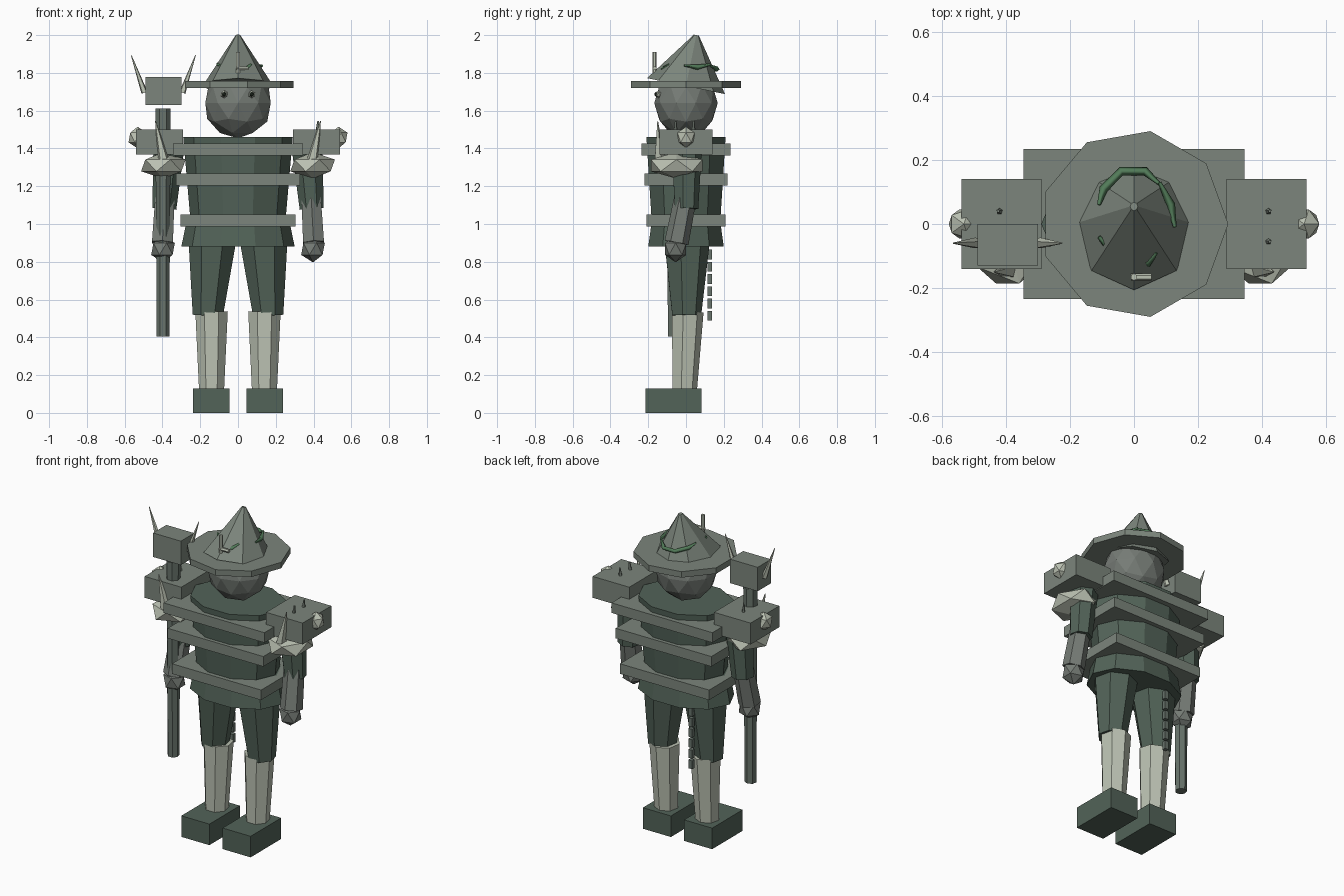
import bpy
import bmesh
import math
from mathutils import Matrix, Vector

default = bpy.data.objects.get("Cube")
if default:
    bpy.data.objects.remove(default, do_unlink=True)


def material(name, r, g, b):
    mat = bpy.data.materials.new(name)
    mat.use_nodes = True
    mat.diffuse_color = (r, g, b, 1)
    shader = next(n for n in mat.node_tree.nodes if n.type == 'BSDF_PRINCIPLED')
    shader.inputs["Base Color"].default_value = (r, g, b, 1)
    return mat


CLOTH = material("dark green cloth", 0.085, 0.125, 0.098)
PLATE = material("grey green plate", 0.2, 0.235, 0.2)
SKIN = material("grey skin", 0.18, 0.2, 0.18)
WOOD = material("dark grey wood", 0.14, 0.175, 0.15)
BONE = material("pale bone", 0.5, 0.54, 0.45)
LEAF = material("leaf green", 0.085, 0.2, 0.1)
DARK = material("black green", 0.02, 0.03, 0.02)


def finish(name, bm, mat):
    mesh = bpy.data.meshes.new(name)
    bm.to_mesh(mesh)
    bm.free()
    mesh.materials.append(mat)
    obj = bpy.data.objects.new(name, mesh)
    bpy.context.collection.objects.link(obj)
    return obj


def box(name, mat, low, high):
    low, high = Vector(low), Vector(high)
    bm = bmesh.new()
    place = Matrix.Translation((low + high) / 2) @ Matrix.Diagonal((*(high - low), 1))
    bmesh.ops.create_cube(bm, size=1, matrix=place)
    return finish(name, bm, mat)


def ball(name, mat, center, radii, detail=1):
    bm = bmesh.new()
    place = Matrix.Translation(center) @ Matrix.Diagonal((*radii, 1))
    bmesh.ops.create_icosphere(bm, subdivisions=detail, radius=1, matrix=place)
    return finish(name, bm, mat)


def cone(name, mat, start, end, r1, r2, sides, turn=0.0, depth=1.0):
    """Tapered prism from start to end; depth scales it along y."""
    start, end = Vector(start), Vector(end)
    axis = end - start
    spin = Vector((0, 0, 1)).rotation_difference(axis).to_matrix().to_4x4()
    place = (Matrix.Translation((start + end) / 2) @ spin
             @ Matrix.Diagonal((1, depth, 1, 1)) @ Matrix.Rotation(turn, 4, 'Z'))
    bm = bmesh.new()
    bmesh.ops.create_cone(bm, cap_ends=True, segments=sides, radius1=r1,
                          radius2=r2, depth=axis.length, matrix=place)
    return finish(name, bm, mat)


SIDEWAYS = -math.pi / 2

# Torso, tunic hem and the three armour bands
cone("torso", CLOTH, (0, 0, 1), (0, 0, 1.46), 0.25, 0.29, 10, SIDEWAYS, 0.76)
cone("tunic_hem", CLOTH, (0, 0, 0.88), (0, 0, 1.05), 0.3, 0.265, 10, SIDEWAYS, 0.7)
for label, x, y, z in (("upper", 0.345, 0.235, 1.363),
                       ("middle", 0.327, 0.22, 1.205),
                       ("lower", 0.305, 0.21, 0.988)):
    box(label + "_band", PLATE, (-x, -y, z), (x, y, z + 0.062))

# Limbs and shoulder armour, repeated on both sides
for side, s in (("left", 1), ("right", -1)):
    cone(side + "_trouser", CLOTH, (s * 0.16, 0, 0.515), (s * 0.137, 0, 0.9),
         0.082, 0.128, 7, 0, 0.98)
    cone(side + "_shin", BONE, (s * 0.14, -0.01, 0.12), (s * 0.14, 0.005, 0.535),
         0.068, 0.088, 7)
    inner, outer = sorted((s * 0.045, s * 0.237))
    box(side + "_shoe", CLOTH, (inner, -0.215, 0), (outer, 0.083, 0.13))

    cone(side + "_upper_arm", CLOTH, (s * 0.39, 0, 1.08), (s * 0.365, 0, 1.42),
         0.065, 0.085, 7)
    cone(side + "_forearm", SKIN, (s * 0.4, -0.05, 0.9), (s * 0.385, 0.005, 1.18),
         0.064, 0.058, 6)
    ball(side + "_fist", SKIN, (s * 0.397, -0.055, 0.868), (0.07, 0.066, 0.071))

    inner, outer = sorted((s * 0.29, s * 0.54))
    box(side + "_shoulder_block", PLATE, (inner, -0.14, 1.368), (outer, 0.14, 1.5))
    ball(side + "_shoulder_bone", BONE, (s * 0.395, -0.05, 1.31), (0.132, 0.16, 0.07))
    ball(side + "_shoulder_knob", BONE, (s * 0.532, 0, 1.458), (0.053, 0.053, 0.057))
    cone(side + "_shoulder_horn", BONE, (s * 0.392, -0.14, 1.33),
         (s * 0.437, -0.15, 1.545), 0.032, 0.002, 5)
    for i, y in enumerate((-0.055, 0.04)):
        cone(f"{side}_shoulder_nail_{i}", PLATE, (s * 0.42, y, 1.49),
             (s * 0.425, y, 1.545), 0.011, 0.005, 5)

    # Eye with a small pupil
    ball(side + "_eye", BONE, (s * 0.073, -0.146, 1.687), (0.021, 0.016, 0.021))
    ball(side + "_pupil", DARK, (s * 0.073, -0.156, 1.687), (0.014, 0.012, 0.014))

# Head
ball("head", SKIN, (0, 0, 1.64), (0.182, 0.168, 0.186), 2)

# Pointed hat, leaning back through a flat brim
cone("hat_brim", PLATE, (0, 0, 1.72), (0, 0, 1.757), 0.295, 0.295, 9, SIDEWAYS)
cone("hat_crown", PLATE, (0, 0, 1.73), (0, 0.055, 2), 0.188, 0.012, 8, 0, 1.12)


def leaf_strip(name, points):
    curve = bpy.data.curves.new(name, 'CURVE')
    curve.dimensions = '3D'
    curve.bevel_depth = 0.014
    curve.bevel_resolution = 0
    curve.use_fill_caps = True
    spline = curve.splines.new('POLY')
    spline.points.add(len(points) - 1)
    for i, (p, co) in enumerate(zip(spline.points, points)):
        p.co = (*co, 1)
        p.radius = 0.4 if i in (0, len(points) - 1) else 1
    curve.materials.append(LEAF)
    bpy.context.collection.objects.link(bpy.data.objects.new(name, curve))


leaf_strip("front_leaf", [(-0.11, -0.04, 1.845), (-0.06, -0.1, 1.825),
                          (0.045, -0.12, 1.82), (0.07, -0.09, 1.845)])
leaf_strip("back_leaf", [(-0.11, 0.06, 1.85), (-0.095, 0.11, 1.835),
                         (-0.04, 0.165, 1.82), (0.035, 0.165, 1.82), (0.08, 0.125, 1.84)])
leaf_strip("side_leaf", [(0.08, 0.13, 1.845), (0.115, 0.06, 1.83), (0.128, -0.01, 1.84)])

# Bone pin on the hat
cone("hat_pin", BONE, (0, -0.166, 1.765), (0, -0.166, 1.91), 0.011, 0.011, 6)
cone("hat_pin_bar", BONE, (-0.01, -0.166, 1.825), (0.055, -0.166, 1.825), 0.011, 0.011, 6)

# Horned maul
cone("maul_shaft", WOOD, (-0.397, -0.065, 0.405), (-0.397, -0.065, 1.612),
     0.034, 0.042, 7)
box("maul_head", PLATE, (-0.49, -0.13, 1.63), (-0.3, 0, 1.778))
for label, s in (("left", 1), ("right", -1)):
    cone(label + "_maul_horn", BONE, (-0.395 + s * 0.1, -0.06, 1.695),
         (-0.395 + s * 0.17, -0.06, 1.893), 0.018, 0.002, 5)

# Hanging chain of small links behind one leg
for i in range(6):
    z = 0.488 + i * 0.065
    box(f"chain_link_{i}", WOOD, (-0.138, 0.113, z), (-0.112, 0.137, z + 0.052))
